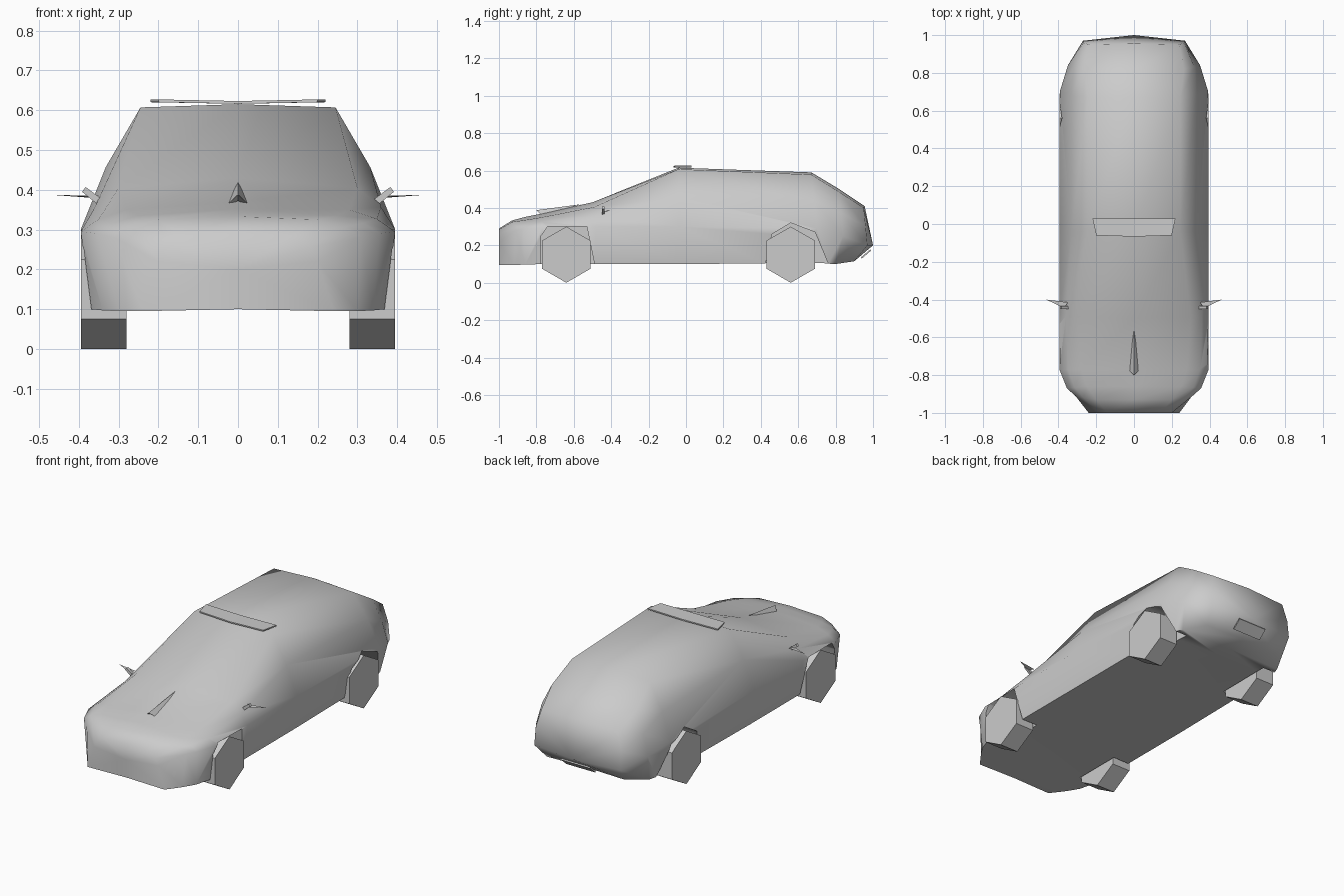
import bpy, bmesh, math
from mathutils import Vector

cube = bpy.data.objects.get("Cube")
if cube:
    bpy.data.objects.remove(cube)

grey = bpy.data.materials.new("plain grey")
grey.use_nodes = True
grey.diffuse_color = (0.6, 0.6, 0.6, 1)
grey.node_tree.nodes["Principled BSDF"].inputs["Base Color"].default_value = (0.6, 0.6, 0.6, 1)


def make(name, verts, faces, smooth=None):
    """Mesh object with outward normals and the grey material."""
    me = bpy.data.meshes.new(name)
    me.from_pydata(verts, [], faces)
    bm = bmesh.new()
    bm.from_mesh(me)
    bmesh.ops.recalc_face_normals(bm, faces=bm.faces)
    bm.to_mesh(me)
    bm.free()
    me.materials.append(grey)
    ob = bpy.data.objects.new(name, me)
    bpy.context.collection.objects.link(ob)
    return ob


def prism(name, outline, x0, x1):
    """Extrude a (y, z) outline along x."""
    n = len(outline)
    verts = [(x, y, z) for x in (x0, x1) for y, z in outline]
    faces = [tuple(range(n)), tuple(range(n, 2 * n))]
    faces += [(i, (i + 1) % n, n + (i + 1) % n, n + i) for i in range(n)]
    return make(name, verts, faces)


# Body stations: top centre, roof edge, belt, lower edge, each half (x, y, z)
stations = [
    [(0, -1, .29), (.14, -1, .285), (.2, -1, .22), (.24, -1, .095)],
    [(0, -.93, .333), (.2, -.93, .325), (.31, -.91, .28), (.3, -.92, .095)],
    [(0, -.86, .352), (.25, -.86, .335), (.355, -.87, .29), (.34, -.86, .097)],
    [(0, -.77, .37), (.28, -.77, .35), (.395, -.77, .295), (.37, -.77, .1)],
    [(0, -.5, .43), (.3, -.49, .405), (.395, -.48, .3), (.37, -.48, .1)],
    [(0, -.04, .615), (.245, -.04, .607), (.395, -.04, .3), (.37, -.04, .1)],
    [(0, .67, .59), (.245, .67, .578), (.393, .7, .29), (.365, .7, .105)],
    [(0, .82, .5), (.265, .82, .485), (.35, .84, .25), (.33, .8, .1)],
    [(0, .955, .41), (.24, .95, .4), (.27, .97, .2), (.24, .9, .115)],
]
verts, faces = [], []
for top, roof, belt, low in stations:
    side = (Vector(roof) + Vector(belt)) / 2 + Vector((.012, 0, .004))
    half = [Vector(roof), side, Vector(belt), Vector(low)]
    ring = [Vector(top)] + half + [Vector((0, low[1], low[2] + .005))]
    ring += [Vector((-p.x, p.y, p.z)) for p in reversed(half)]
    verts += ring
n = 10
for s in range(len(stations) - 1):
    for i in range(n):
        j = (i + 1) % n
        faces.append((s * n + i, s * n + j, s * n + n + j, s * n + n + i))
# Nose cap and pointed tail cap
verts.append(Vector((0, -1, .2)))
verts.append(Vector((0, 1, .2)))
nose, tail, last = len(verts) - 2, len(verts) - 1, (len(stations) - 1) * n
for i in range(n):
    j = (i + 1) % n
    faces.append((nose, i, j))
    faces.append((tail, last + i, last + j))
body = make("car_body", verts, faces)

# Wheel arches
arches = {
    "front": [(-.775, .03), (-.775, .25), (-.74, .3), (-.53, .3), (-.475, .03)],
    "rear": [(.41, .03), (.46, .26), (.56, .32), (.69, .27), (.79, .03)],
}
cutters = []
for end, outline in arches.items():
    for sx in (1, -1):
        cut = prism(end + "_arch_cutter", outline, sx * .27, sx * .5)
        cut.hide_render = True
        cutters.append(cut)
        mod = body.modifiers.new("arch", "BOOLEAN")
        mod.operation = "DIFFERENCE"
        mod.solver = "EXACT"
        mod.object = cut
bpy.ops.object.select_all(action="DESELECT")
body.select_set(True)
bpy.context.view_layer.objects.active = body
for mod in list(body.modifiers):
    bpy.ops.object.modifier_apply(modifier=mod.name)
for cut in cutters:
    bpy.data.objects.remove(cut)
bpy.ops.object.shade_smooth_by_angle(angle=math.radians(65))

# Six-sided wheels
for end, yc in (("front", -.64), ("rear", .56)):
    for side, sx in (("left", 1), ("right", -1)):
        hexagon = [(yc + .15 * math.sin(k * math.pi / 3), .15 + .15 * math.cos(k * math.pi / 3))
                   for k in range(6)]
        prism(f"{end}_{side}_wheel", hexagon, sx * .28, sx * .395)

# Mirrors: slanted plate with a thin spike
for side, sx in (("left", 1), ("right", -1)):
    plate = [(.34, .375), (.355, .365), (.392, .395), (.383, .407)]
    pts = [(sx * x, y, z) for y in (-.45, -.435) for x, z in plate]
    quads = [(0, 1, 2, 3), (4, 5, 6, 7)] + [(i, (i + 1) % 4, 4 + (i + 1) % 4, 4 + i) for i in range(4)]
    make(side + "_mirror", pts, quads)
    spike = [(sx * .35, -.415, .385), (sx * .37, -.445, .383), (sx * .465, -.4, .387), (sx * .37, -.43, .38)]
    make(side + "_mirror_spike", spike, [(0, 1, 2), (0, 1, 3), (1, 2, 3), (2, 0, 3)])

# Hood scoop
make("hood_scoop",
     [(0, -.56, .42), (.03, -.77, .36), (0, -.8, .388), (-.03, -.77, .36), (0, -.77, .372)],
     [(0, 1, 2), (0, 2, 3), (1, 4, 2), (4, 3, 2), (0, 4, 1), (0, 3, 4)])

# Thin roof bar above the windscreen
outline = [(-.22, .03), (0, .03), (.22, .03), (.2, -.06), (0, -.067), (-.2, -.06)]
pts = [(x, y, z - .004 * (x == 0)) for z in (.62, .627) for x, y in outline]
make("roof_bar", pts,
     [(0, 1, 4, 5), (1, 2, 3, 4), (6, 7, 10, 11), (7, 8, 9, 10)]
     + [(i, (i + 1) % 6, 6 + (i + 1) % 6, 6 + i) for i in range(6)])

# Small plate under the tail
prism("tail_plate", [(.935, .135), (.985, .178), (.99, .172), (.94, .129)], -.09, .09)
